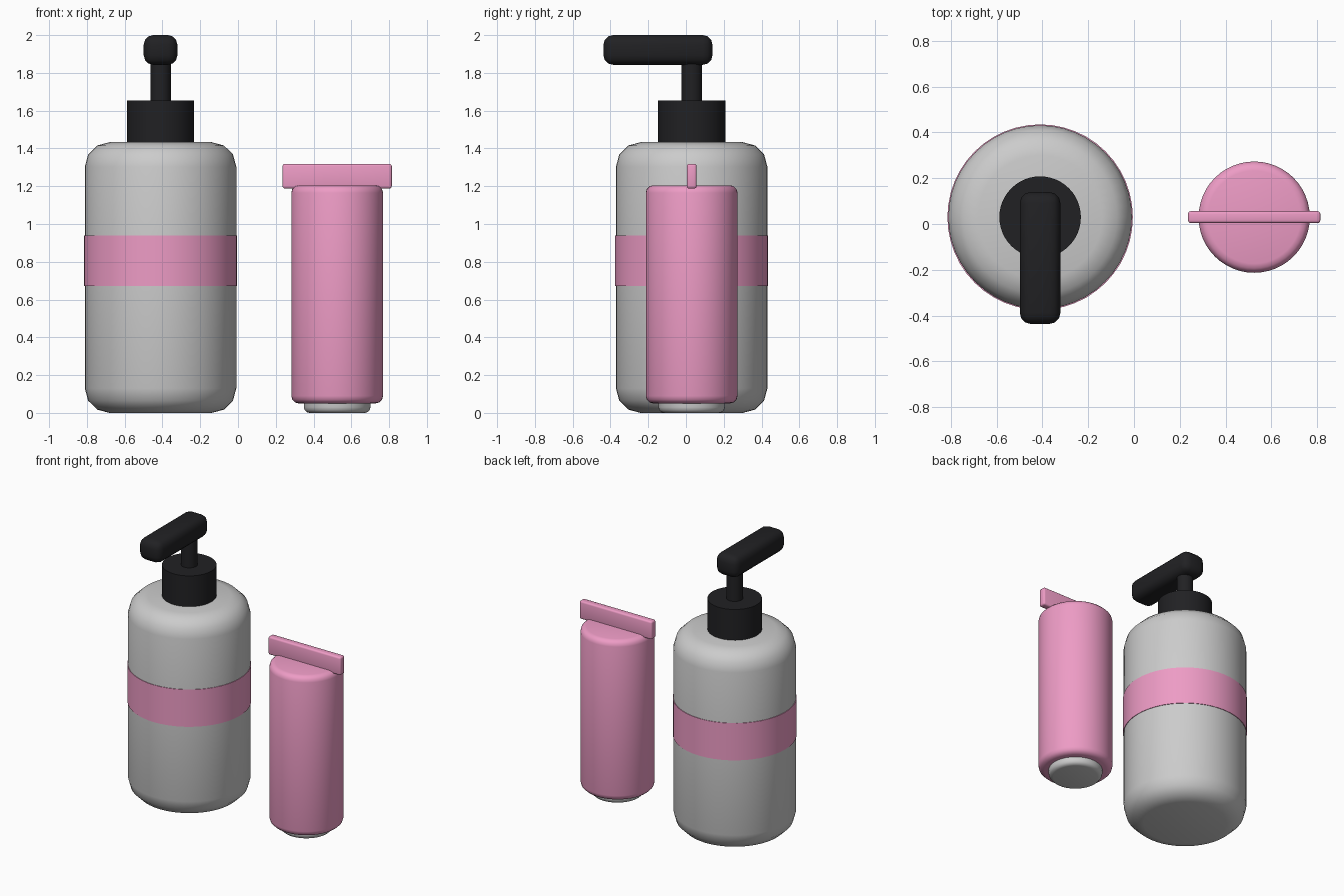
import bpy, bmesh
from mathutils import Matrix

if "Cube" in bpy.data.objects:
    bpy.data.objects.remove(bpy.data.objects["Cube"])


def material(name, rgb):
    m = bpy.data.materials.new(name)
    m.diffuse_color = (*rgb, 1)
    m.use_nodes = True
    m.node_tree.nodes["Principled BSDF"].inputs["Base Color"].default_value = m.diffuse_color
    return m


PINK = material("pink", (0.85, 0.33, 0.56))
BLACK = material("black", (0.015, 0.015, 0.017))


def finish(name, bm, bevel, segments, mat):
    """Round the sharp edges, shade smooth and add to the scene."""
    if bevel:
        edges = [e for e in bm.edges if e.calc_face_angle(0) > 1.0]
        bmesh.ops.bevel(bm, geom=edges, offset=bevel, segments=segments,
                        profile=0.5, affect='EDGES', clamp_overlap=True)
    mesh = bpy.data.meshes.new(name)
    bm.to_mesh(mesh)
    bm.free()
    ob = bpy.data.objects.new(name, mesh)
    bpy.context.collection.objects.link(ob)
    if mat:
        mesh.materials.append(mat)
    bpy.ops.object.select_all(action='DESELECT')
    ob.select_set(True)
    bpy.context.view_layer.objects.active = ob
    bpy.ops.object.shade_smooth_by_angle(angle=0.7)


def cylinder(name, x, y, r, z0, z1, mat=None, bevel=0, segments=3, sides=48):
    bm = bmesh.new()
    bmesh.ops.create_cone(bm, cap_ends=True, segments=sides, radius1=r, radius2=r,
                          depth=z1 - z0,
                          matrix=Matrix.Translation((x, y, (z0 + z1) / 2)))
    finish(name, bm, bevel, segments, mat)


def box(name, lo, hi, mat=None, bevel=0, segments=3):
    bm = bmesh.new()
    mid = [(a + b) / 2 for a, b in zip(lo, hi)]
    size = [b - a for a, b in zip(lo, hi)]
    bmesh.ops.create_cube(bm, size=1, matrix=Matrix.LocRotScale(mid, None, size))
    finish(name, bm, bevel, segments, mat)


BX, TX, Y = -0.41, 0.525, 0.03  # bottle axis, tube axis, shared depth

# Pump bottle
cylinder("bottle_body", BX, Y, 0.401, 0, 1.433, bevel=0.13)
cylinder("bottle_label_band", BX, Y, 0.405, 0.672, 0.94, PINK)
cylinder("pump_collar", BX, Y, 0.178, 1.42, 1.655, BLACK)
cylinder("pump_stem", BX, Y, 0.054, 1.64, 1.88, BLACK, sides=32)
box("pump_head", (BX - 0.089, -0.437, 1.843), (BX + 0.089, 0.14, 2.0), BLACK, 0.05)

# Squeeze tube standing on its cap
cylinder("tube_body", TX, Y, 0.243, 0.05, 1.205, PINK, bevel=0.04)
cylinder("tube_cap", TX, Y, 0.176, 0, 0.12, bevel=0.03)
box("tube_crimp", (TX - 0.289, Y - 0.026, 1.188), (TX + 0.289, Y + 0.026, 1.318), PINK, 0.012)
